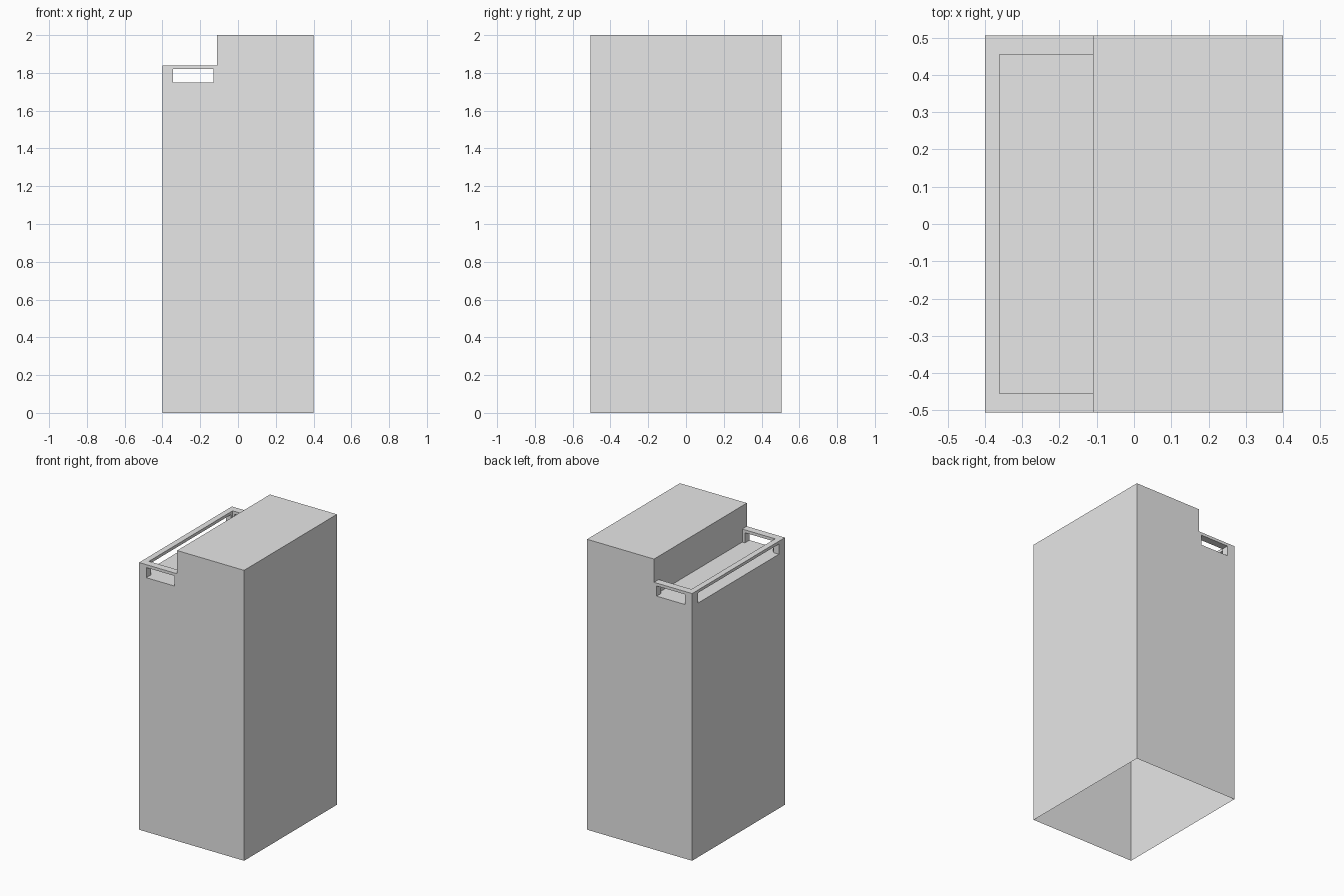
import bpy
import bmesh

if "Cube" in bpy.data.objects:
    bpy.data.objects.remove(bpy.data.objects["Cube"], do_unlink=True)

# Main levels
TOP, RAIL_TOP, SLOT_TOP, FLOOR = 2.0, 1.84, 1.82, 1.75
HALF_X, HALF_Y, STEP_X = 0.4, 0.505, -0.11

grey = bpy.data.materials.new("light grey")
grey.use_nodes = True
colour = (0.8, 0.8, 0.8, 1)
grey.diffuse_color = colour
grey.node_tree.nodes["Principled BSDF"].inputs["Base Color"].default_value = colour


def box(name, low, high):
    """Axis-aligned box between two corners."""
    bm = bmesh.new()
    bmesh.ops.create_cube(bm, size=1)
    for v in bm.verts:
        v.co = [b if c > 0 else a for c, a, b in zip(v.co, low, high)]
    mesh = bpy.data.meshes.new(name)
    bm.to_mesh(mesh)
    bm.free()
    mesh.materials.append(grey)
    obj = bpy.data.objects.new(name, mesh)
    bpy.context.collection.objects.link(obj)
    return obj


tower = box("tower", (-HALF_X, -HALF_Y, 0), (HALF_X, HALF_Y, TOP))

# Roof step, sunken terrace, and the long openings under the railing
cutters = [
    box("step_cutter", (-1, -1, RAIL_TOP), (STEP_X, 1, 3)),
    box("terrace_cutter", (-0.36, -0.455, FLOOR), (STEP_X, 0.455, 3)),
    box("end_slot_cutter", (-0.345, -1, FLOOR), (-0.13, 1, SLOT_TOP)),
    box("side_slot_cutter", (-1, -0.44, FLOOR), (-0.3, 0.44, SLOT_TOP)),
]
for cutter in cutters:
    cutter.hide_render = True
    mod = tower.modifiers.new(cutter.name, "BOOLEAN")
    mod.operation = "DIFFERENCE"
    mod.solver = "EXACT"
    mod.object = cutter

# Bake the cuts, then open the underside
bpy.context.view_layer.update()
depsgraph = bpy.context.evaluated_depsgraph_get()
baked = bpy.data.meshes.new_from_object(tower.evaluated_get(depsgraph))
tower.modifiers.clear()
tower.data = baked
baked.name = "tower"
for cutter in cutters:
    bpy.data.objects.remove(cutter, do_unlink=True)

bm = bmesh.new()
bm.from_mesh(baked)
bmesh.ops.dissolve_limit(bm, angle_limit=0.01, verts=bm.verts, edges=bm.edges)
underside = [f for f in bm.faces if f.calc_center_median().z < 0.001]
bmesh.ops.delete(bm, geom=underside, context="FACES")
bm.to_mesh(baked)
bm.free()
baked.materials.clear()
baked.materials.append(grey)
for face in baked.polygons:
    face.material_index = 0
    face.use_smooth = False
